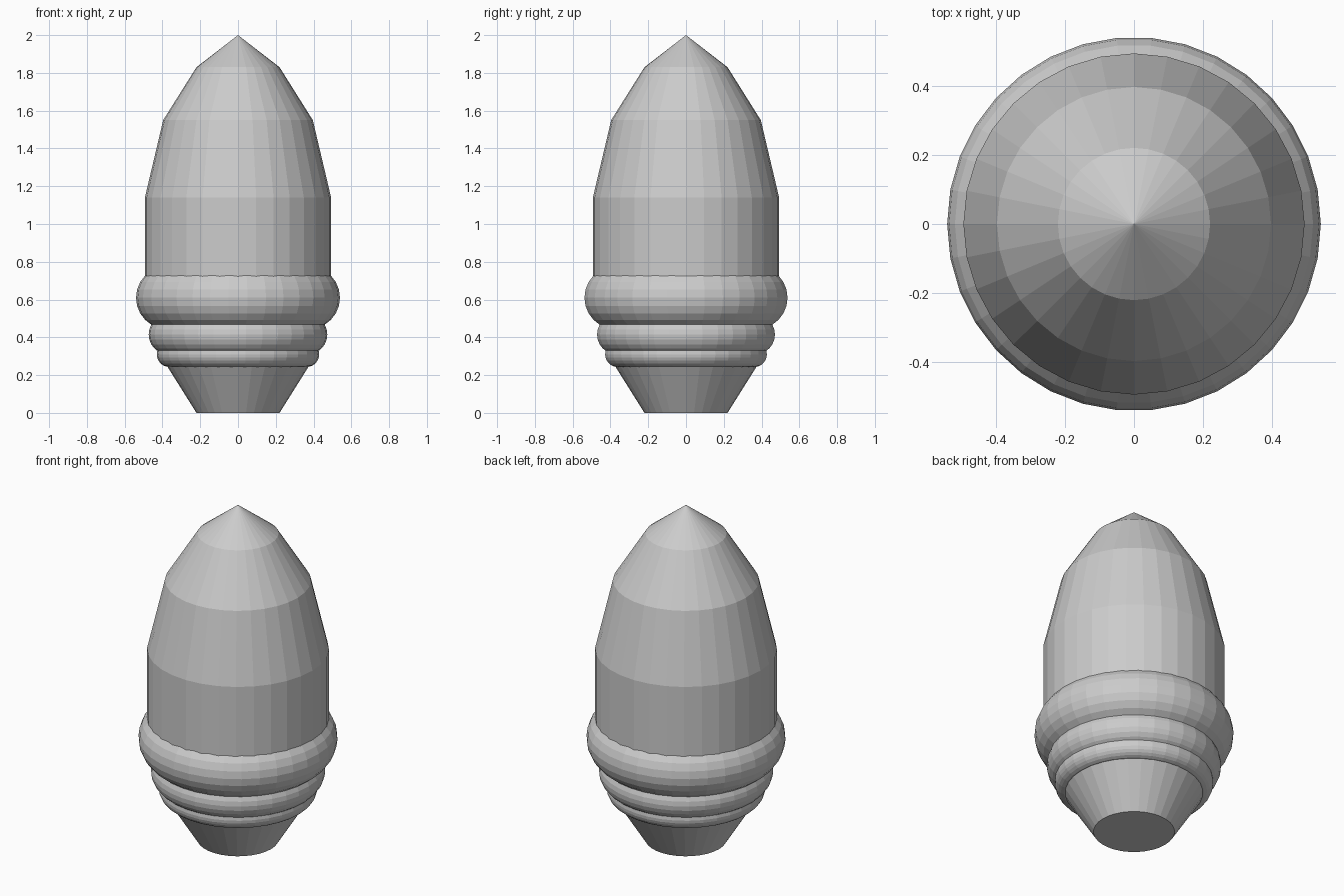
import bpy, bmesh
from math import cos, sin, pi

if "Cube" in bpy.data.objects:
    bpy.data.objects.remove(bpy.data.objects["Cube"])


def lathe(name, profile, sides):
    """Revolve (radius, z) points around z; the last point is a pole."""
    bm = bmesh.new()
    rings = [[bm.verts.new((r * cos(2 * pi * i / sides), r * sin(2 * pi * i / sides), z))
              for i in range(sides)] for r, z in profile[:-1]]
    tip = bm.verts.new((0, 0, profile[-1][1]))
    bm.faces.new(rings[0][::-1])
    for a, b in zip(rings, rings[1:]):
        for i in range(sides):
            j = (i + 1) % sides
            bm.faces.new((a[i], a[j], b[j], b[i]))
    for i in range(sides):
        bm.faces.new((rings[-1][i], rings[-1][(i + 1) % sides], tip))
    mesh = bpy.data.meshes.new(name)
    bm.to_mesh(mesh)
    bm.free()
    obj = bpy.data.objects.new(name, mesh)
    bpy.context.collection.objects.link(obj)
    return obj


def ring(name, z, outer, thick):
    """Flat-shaded torus given by its outer radius and tube radius."""
    bpy.ops.mesh.primitive_torus_add(location=(0, 0, z), major_segments=34, minor_segments=24,
                                     major_radius=outer - thick, minor_radius=thick)
    bpy.context.object.name = name


# Faceted pointed body with a flat base
lathe("body", [(0.22, 0), (0.396, 0.28), (0.493, 0.69), (0.493, 1.14),
               (0.396, 1.55), (0.22, 1.83), (0, 2.0)], 32)

# Three stacked collars, shrinking downward
ring("upper_collar", 0.61, 0.54, 0.167)
ring("middle_collar", 0.415, 0.473, 0.105)
ring("lower_collar", 0.31, 0.43, 0.067)
